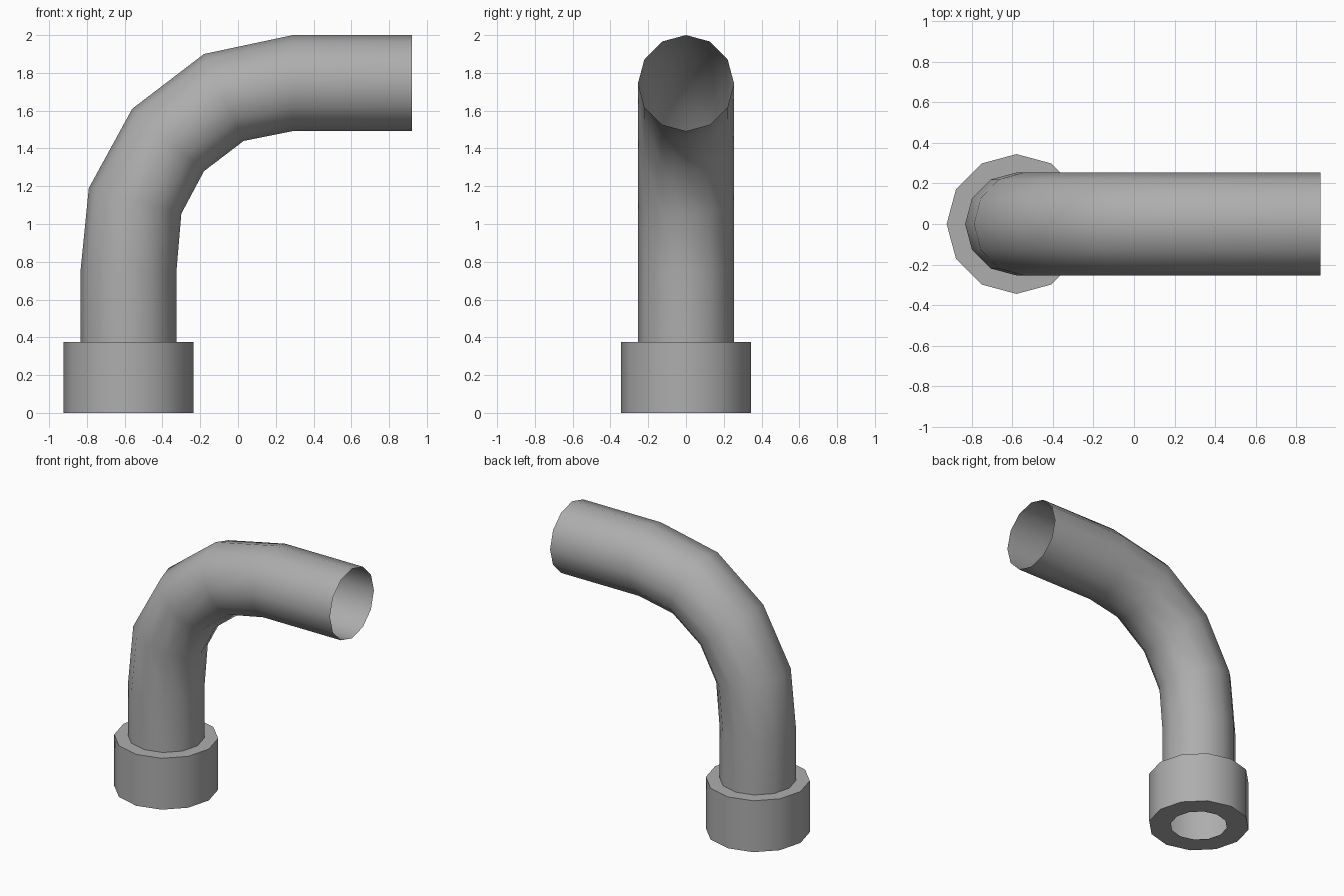
import bpy, bmesh, math
from mathutils import Vector

if "Cube" in bpy.data.objects:
    bpy.data.objects.remove(bpy.data.objects["Cube"])

SIDES = 12
AXIS_X = -0.58

# Dark grey metal
metal = bpy.data.materials.new("dark_grey")
metal.diffuse_color = (0.42, 0.42, 0.42, 1)
metal.use_nodes = True
metal.node_tree.nodes["Principled BSDF"].inputs["Base Color"].default_value = metal.diffuse_color


def loft(name, pairs):
    """Skin rings given as (outer point, inner point, half depth) in the xz plane."""
    bm = bmesh.new()
    rings = []
    for (ox, oz), (ix, iz), depth in pairs:
        outer, inner = Vector((ox, 0, oz)), Vector((ix, 0, iz))
        mid, arm = (outer + inner) / 2, (outer - inner) / 2
        ring = []
        for k in range(SIDES):
            a = math.tau * k / SIDES
            ring.append(bm.verts.new(mid + arm * math.cos(a) + Vector((0, depth * math.sin(a), 0))))
        rings.append(ring)
    for r, s in zip(rings, rings[1:]):
        for k in range(SIDES):
            n = (k + 1) % SIDES
            bm.faces.new((r[k], s[k], s[n], r[n]))
    mesh = bpy.data.meshes.new(name)
    bm.to_mesh(mesh)
    bm.free()
    mesh.materials.append(metal)
    ob = bpy.data.objects.new(name, mesh)
    bpy.context.collection.objects.link(ob)
    bpy.ops.object.select_all(action='DESELECT')
    ob.select_set(True)
    bpy.context.view_layer.objects.active = ob
    bpy.ops.object.shade_smooth_by_angle(angle=math.radians(40))
    return ob


# Bent pipe, open at the mouth
R = 0.254
outer = [(-0.834, 0.375), (-0.834, 0.75), (-0.79, 1.19), (-0.56, 1.61),
         (-0.18, 1.90), (0.29, 2.0), (0.92, 2.0)]
inner = [(-0.326, 0.375), (-0.326, 0.75), (-0.30, 1.055), (-0.18, 1.28),
         (0.03, 1.44), (0.29, 1.492), (0.92, 1.492)]
loft("pipe", [(o, i, R) for o, i in zip(outer, inner)])

# Base collar with a narrower hole underneath
profile = [(0.195, 0), (0.345, 0), (0.345, 0.375), (R, 0.375)]
loft("collar", [((AXIS_X - r, z), (AXIS_X + r, z), r) for r, z in profile])
